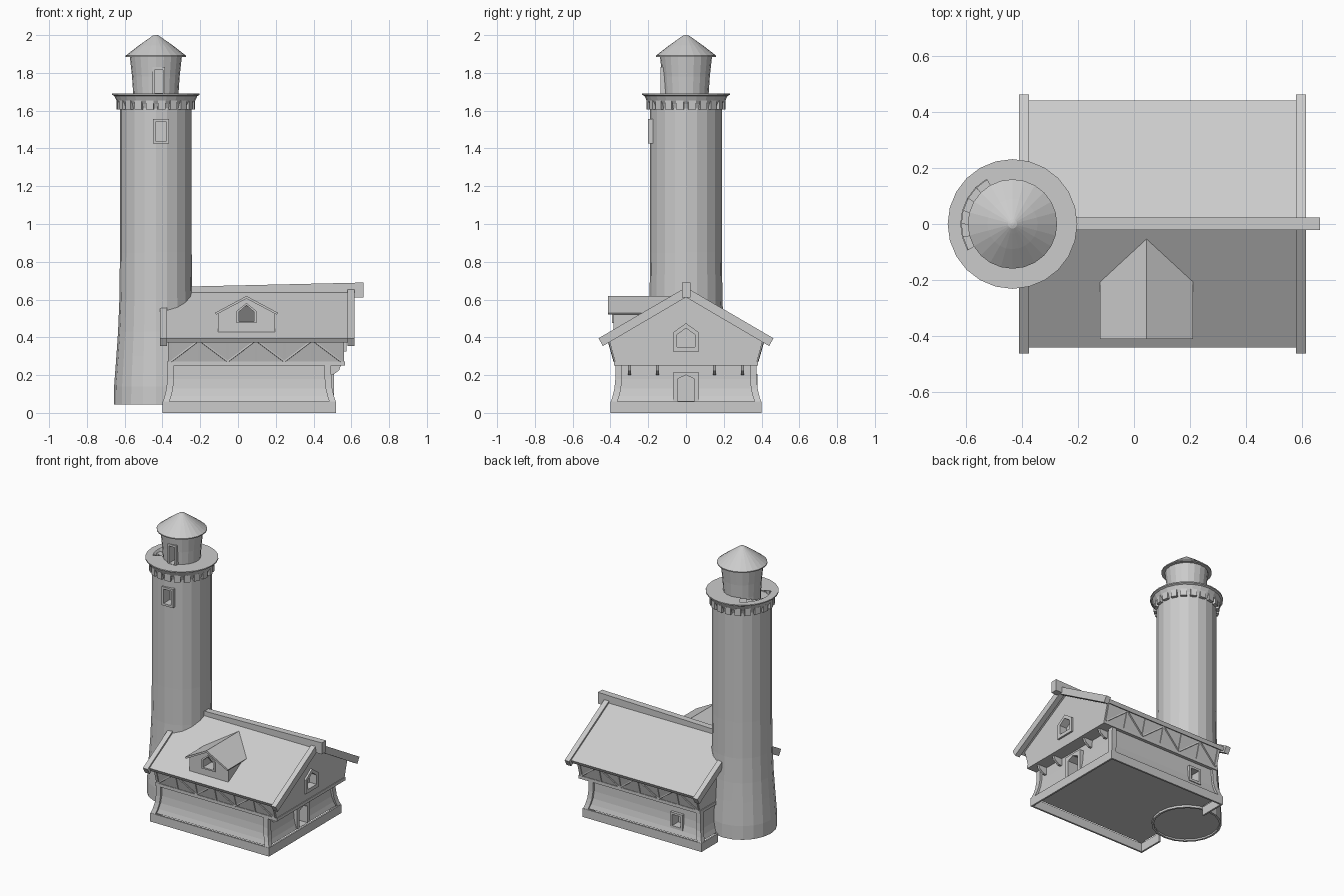
import bpy, bmesh, math
from mathutils import Vector, Matrix

cube = bpy.data.objects.get("Cube")
if cube:
    bpy.data.objects.remove(cube)

stone = bpy.data.materials.new("plain grey")
stone.use_nodes = True
GREY = (0.6, 0.6, 0.6, 1)
stone.diffuse_color = GREY
stone.node_tree.nodes["Principled BSDF"].inputs["Base Color"].default_value = GREY
TX = -0.435  # tower axis


def finish(name, bm):
    bmesh.ops.recalc_face_normals(bm, faces=bm.faces)
    mesh = bpy.data.meshes.new(name)
    bm.to_mesh(mesh)
    bm.free()
    mesh.materials.append(stone)
    obj = bpy.data.objects.new(name, mesh)
    bpy.context.scene.collection.objects.link(obj)
    return obj


def skin(name, rings, caps=True, loop=False):
    """Join rings of points with quads."""
    bm = bmesh.new()
    rows = [[bm.verts.new(p) for p in ring] for ring in rings]
    pairs = list(zip(rows, rows[1:])) + ([(rows[-1], rows[0])] if loop else [])
    for a, b in pairs:
        for i in range(len(a)):
            j = (i + 1) % len(a)
            bm.faces.new((a[i], a[j], b[j], b[i]))
    if caps and not loop:
        bm.faces.new(rows[0])
        bm.faces.new(rows[-1])
    return finish(name, bm)


def at(axis, depth, pts):
    return [(depth, a, b) if axis == "x" else (a, depth, b) for a, b in pts]


def prism(name, axis, lo, hi, pts):
    return skin(name, [at(axis, lo, pts), at(axis, hi, pts)])


def frame(name, axis, lo, hi, outer, inner):
    return skin(name, [at(axis, d, p) for d, p in
                       ((lo, outer), (hi, outer), (hi, inner), (lo, inner))], loop=True)


def arch(c, w, z0, z1, z2):
    return [(c - w, z0), (c + w, z0), (c + w, z1), (c, z2), (c - w, z1)]


def rect(x0, x1, y0, y1, z):
    return [(x0, y0, z), (x1, y0, z), (x1, y1, z), (x0, y1, z)]


def box(name, x0, x1, y0, y1, z0, z1):
    return skin(name, [rect(x0, x1, y0, y1, z0), rect(x0, x1, y0, y1, z1)])


def lathe(name, profile, n):
    return skin(name, [[(TX + r * math.cos(math.tau * i / n), r * math.sin(math.tau * i / n), z)
                        for i in range(n)] for r, z in profile])


def beam(name, p, q, w, d):
    p, q = Vector(p), Vector(q)
    bm = bmesh.new()
    turn = (q - p).to_track_quat("Z", "Y").to_matrix().to_4x4()
    bmesh.ops.create_cube(bm, size=1, matrix=Matrix.Translation((p + q) / 2) @ turn
                          @ Matrix.Diagonal((w, d, (q - p).length, 1)))
    return finish(name, bm)


def cut(obj, cutter):
    mod = obj.modifiers.new("opening", "BOOLEAN")
    mod.operation, mod.object, mod.solver = "DIFFERENCE", cutter, "EXACT"
    bpy.context.view_layer.objects.active = obj
    bpy.ops.object.modifier_apply(modifier=mod.name)
    bpy.data.objects.remove(cutter)


def opening(name, wall, axis, lo, hi, back, outer, inner):
    """Recess a wall to 'back' and put a frame from lo to hi around it."""
    cut(wall, prism("cutter", axis, min(lo, hi, back), max(lo, hi, back), inner))
    frame(name, axis, lo, hi, outer, inner)


# Plinth: open skirt that stops at the tower, and a raised floor
T = 0.012
box("skirt_front", -0.4, 0.52, -0.4, -0.4 + T, 0, 0.06)
box("skirt_back", -0.4, 0.52, 0.4 - T, 0.4, 0, 0.06)
box("skirt_left", 0.52 - T, 0.52, -0.4 + T, 0.4 - T, 0, 0.06)
box("skirt_right_front", -0.4, -0.4 + T, -0.4 + T, -0.215, 0, 0.06)
box("skirt_right_back", -0.4, -0.4 + T, 0.215, 0.4 - T, 0, 0.06)

# Lower storey: concave walls between curved corner posts
CURVE = [(0.06, 0.002), (0.09, 0.012), (0.13, 0.021), (0.18, 0.026), (0.255, 0.027)]
lower = skin("lower_walls", [rect(-0.385 + o, 0.505 - o, -0.385 + o, 0.385 - o, z) for z, o in CURVE])
for sx in (-1, 1):
    for sy in (-1, 1):
        rings = []
        for z, o in CURVE:
            x, y = (-0.4 + o if sx < 0 else 0.52 - o), sy * (0.4 - o)
            xs, ys = sorted((x, x - sx * 0.035)), sorted((y, y - sy * 0.035))
            rings.append(rect(*xs, *ys, z))
        skin("corner_post", rings)

# Upper storey with flared walls and gables
upper = prism("upper_storey", "x", -0.37, 0.562,
              [(-0.37, 0.25), (0.37, 0.25), (0.408, 0.388), (0, 0.635), (-0.408, 0.388)])
box("sill_beam", -0.375, 0.567, -0.38, 0.38, 0.25, 0.272)
for y in (-0.3, -0.15, 0.15, 0.3):
    prism("bracket", "y", y - 0.008, y + 0.008,
          [(0.47, 0.2), (0.5, 0.2), (0.535, 0.225), (0.545, 0.252), (0.47, 0.252)])

# Zigzag timbers on the long walls
for s in (-1, 1):
    low, high = (s * 0.377, 0.272), (s * 0.409, 0.385)
    nodes = [-0.355 + 0.15 * i for i in range(7)]
    for i, x in enumerate(nodes):
        beam("wall_post", (x, *low), (x, *high), 0.016, 0.008)
        if i:
            a, b = (low, high) if i % 2 else (high, low)
            beam("wall_brace", (nodes[i - 1], *a), (x, *b), 0.012, 0.008)

# Main roof, bargeboards and ridge
for s, side in ((-1, "front"), (1, "back")):
    prism("roof_" + side, "x", -0.385, 0.59,
          [(0, 0.65), (s * 0.442, 0.395), (s * 0.43, 0.372), (0, 0.622)])
for x0, x1 in ((-0.412, -0.376), (0.58, 0.616)):
    prism("bargeboard", "x", x0, x1, [(0, 0.665), (0.463, 0.395), (0.44, 0.354), (0, 0.612),
                                      (-0.44, 0.354), (-0.463, 0.395)])
prism("ridge_beam", "y", -0.022, 0.024, [(-0.3, 0.63), (-0.3, 0.668), (0.665, 0.69),
                                         (0.665, 0.61), (0.618, 0.61), (0.618, 0.635)])

# Dormer
DX = 0.045
dormer = prism("dormer_wall", "y", -0.385, -0.1, arch(DX, 0.15, 0.425, 0.528, 0.608))
prism("dormer_roof", "y", -0.412, -0.05,
      [(DX - 0.167, 0.53), (DX, 0.619), (DX + 0.167, 0.53), (DX + 0.16, 0.52),
       (DX, 0.605), (DX - 0.16, 0.52)])
opening("dormer_window", dormer, "y", -0.393, -0.375, -0.29,
        arch(DX, 0.052, 0.475, 0.54, 0.582), arch(DX, 0.04, 0.485, 0.535, 0.57))
prism("dormer_inner_slope", "x", DX - 0.045, DX + 0.045,
      [(-0.372, 0.575), (-0.295, 0.48), (-0.292, 0.48), (-0.37, 0.575)])

# House openings
opening("gable_window", upper, "x", 0.555, 0.575, 0.52,
        arch(0, 0.07, 0.325, 0.425, 0.475), arch(0, 0.047, 0.35, 0.415, 0.448))
opening("door", lower, "x", 0.455, 0.507, 0.43,
        arch(0, 0.07, 0.062, 0.215, 0.215), arch(0, 0.045, 0.064, 0.18, 0.2))
opening("back_window", lower, "y", 0.34, 0.378, 0.31,
        arch(-0.19, 0.047, 0.095, 0.205, 0.205), arch(-0.19, 0.032, 0.112, 0.19, 0.19))

# Tower shaft with a rim under its base
tower = lathe("tower", [(0.01, 0.056), (0.208, 0.056), (0.208, 0.045), (0.222, 0.045), (0.221, 0.14),
                        (0.209, 0.3), (0.2, 0.43), (0.193, 0.6), (0.19, 0.85), (0.19, 1.62),
                        (0.01, 1.62)], 20)
opening("tower_window", tower, "y", -0.2, -0.17, -0.13,
        arch(-0.408, 0.043, 1.425, 1.555, 1.555), arch(-0.408, 0.029, 1.44, 1.54, 1.54))

# Gallery, with a gap in the floor for the stair
gallery = lathe("gallery", [(0.189, 1.61), (0.198, 1.635), (0.207, 1.65), (0.22, 1.678), (0.232, 1.684),
                            (0.232, 1.692), (0.185, 1.692), (0.1, 1.692)], 24)
bm = bmesh.new()
bm.from_mesh(gallery.data)
gap = []
for f in bm.faces:
    c = f.calc_center_median()
    angle = math.degrees(math.atan2(c.y, c.x - TX)) % 360
    r = math.hypot(c.x - TX, c.y)
    if len(f.verts) > 4 or (c.z > 1.69 and r < 0.17 and 120 < angle < 215):
        gap.append(f)
bmesh.ops.delete(bm, geom=gap, context="FACES")
bm.to_mesh(gallery.data)
bm.free()
for i in range(6):
    a = math.radians(127.5 + 15 * i)
    top = 1.686 - 0.01 * i
    out = Vector((math.cos(a), math.sin(a), 0))
    beam("stair_step", out * 0.11 + Vector((TX, 0, top - 0.02)),
         out * 0.182 + Vector((TX, 0, top - 0.02)), 0.046, 0.04)

# Hanging teeth under the gallery
for i in range(20):
    a = math.tau * (i + 0.5) / 20
    out = Vector((math.cos(a), math.sin(a), 0)) * 0.196
    tooth = box("gallery_tooth", -0.012, 0.012, -0.02, 0.02, -0.024, 0.024)
    tooth.matrix_world = Matrix.Translation(out + Vector((TX, 0, 1.63))) @ Matrix.Rotation(a, 4, "Z")

# Lantern room and its conical roof
lantern = lathe("lantern_room", [(0.12, 1.6), (0.12, 1.69), (0.126, 1.78), (0.138, 1.89)], 20)
opening("lantern_door", lantern, "y", -0.134, -0.1, -0.04,
        arch(-0.419, 0.033, 1.692, 1.83, 1.83), arch(-0.419, 0.023, 1.694, 1.815, 1.815))
lathe("lantern_roof", [(0.13, 1.884), (0.16, 1.884), (0.16, 1.891), (0.09, 1.945), (0.035, 1.984),
                       (0.016, 1.997), (0.005, 2.0)], 24)
